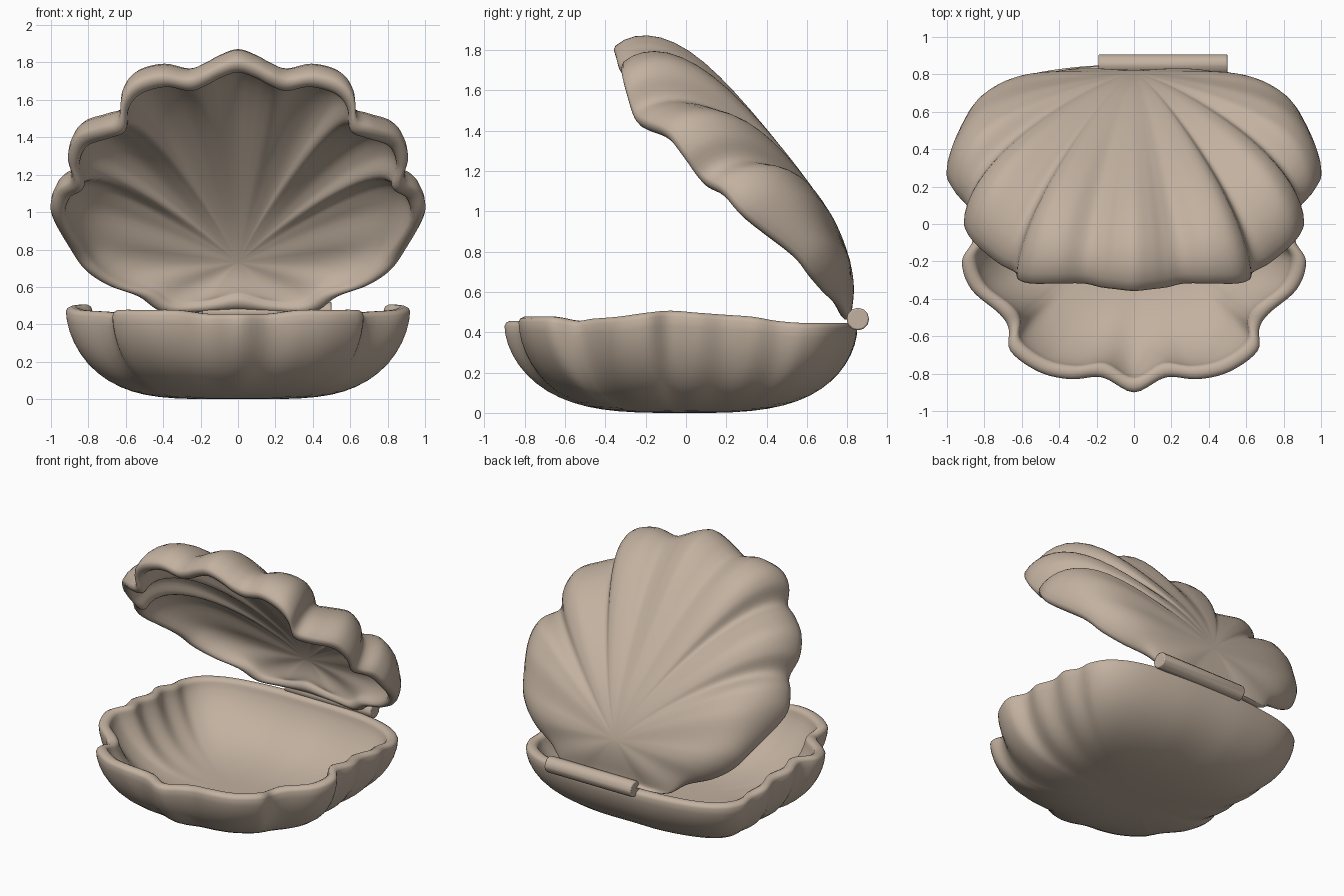
import bpy, bmesh, math
from mathutils import Vector

if "Cube" in bpy.data.objects:
    bpy.data.objects.remove(bpy.data.objects["Cube"])

shell_mat = bpy.data.materials.new("warm_beige")
shell_mat.diffuse_color = (0.54, 0.44, 0.35, 1)
shell_mat.use_nodes = True
shell_mat.node_tree.nodes["Principled BSDF"].inputs["Base Color"].default_value = shell_mat.diffuse_color

# Half outlines of the scalloped rims, from hinge centre round to front centre
LOWER_RIM = [(0, .85, .42), (.3, .84, .42), (.6, .79, .42), (.78, .70, .42), (.86, .58, .42),
             (.86, .46, .43), (.89, .34, .45), (.86, .2, .46), (.89, .06, .47), (.86, -.08, .48),
             (.92, -.2, .47), (.87, -.35, .45), (.72, -.48, .44), (.67, -.56, .43),
             (.66, -.68, .45), (.51, -.79, .45), (.34, -.83, .45), (.17, -.82, .43), (0, -.90, .43)]
UPPER_RIM = [(0, .84, .48), (.25, .84, .47), (.42, .81, .48), (.54, .76, .56), (.70, .70, .62),
             (.82, .63, .70), (.90, .54, .81), (1.0, .30, 1.0), (.97, .19, 1.12), (.89, .09, 1.18),
             (.91, 0, 1.30), (.86, -.09, 1.41), (.73, -.20, 1.46), (.64, -.25, 1.50),
             (.62, -.29, 1.62), (.55, -.31, 1.70), (.41, -.31, 1.74), (.27, -.31, 1.72),
             (.18, -.33, 1.75), (.10, -.34, 1.79), (0, -.35, 1.82)]


def smooth_loop(half, sub=5):
    """Mirror a half outline and run a closed Catmull-Rom curve through it."""
    pts = [Vector(p) for p in half]
    pts += [Vector((-p.x, p.y, p.z)) for p in reversed(pts[1:-1])]
    n, out = len(pts), []
    for i in range(n):
        a, b, c, d = (pts[(i + k) % n] for k in (-1, 0, 1, 2))
        for j in range(sub):
            t = j / sub
            out.append(0.5 * (2 * b + (c - a) * t + (2 * a - 5 * b + 4 * c - d) * t * t
                              + (3 * b - a - 3 * c + d) * t ** 3))
    return out


def make_shell(name, half, centre, normal, along, depth, outer, inner, lip, rib, fade):
    """outer / inner = (side power, tip power, back power, exponent, depth factor)."""
    rim = smooth_loop(half)
    n = len(rim)
    flat, lift = [], []
    for r in rim:
        rel = r - centre
        lift.append(rel.dot(normal))
        flat.append(rel - normal * lift[-1])
    # lobes of the rim become ribs running over the shell
    rad = [f.length for f in flat]
    win = 12
    dev = [rad[i] - sum(rad[(i + k) % n] for k in range(-win, win + 1)) / (2 * win + 1)
           for i in range(n)]
    dev = [max(-.05, min(.05, d)) for d in dev]
    steps = 16
    ss = [math.sin(math.pi / 2 * i / steps) for i in range(1, steps + 1)]

    def surface(i, s, inset, shape):
        side, tip, back, expo, factor = shape
        a = flat[i].normalized().dot(along)
        p = side + ((tip - side) * a * a if a > 0 else (back - side) * a * a)
        plan = flat[i] * (s * (1 - inset / rad[i] - fade * dev[i] / rad[i] * (1 - s * s)))
        w = s ** 3 * lift[i] + factor * depth(plan.dot(along)) * max(0, 1 - s ** p) ** expo
        w += rib * dev[i] * 2 * s * s * (1 - s ** 6)
        return centre + plan + normal * w

    bm = bmesh.new()
    rings = []

    def add_ring(fn):
        rings.append([bm.verts.new(fn(i)) for i in range(n)])

    for s in ss:                                    # outer skin
        add_ring(lambda i: surface(i, s, 0, outer))
    for k in range(1, 5):                           # rounded lip
        t = math.pi * k / 5
        add_ring(lambda i: surface(i, 1, lip * (.5 - .5 * math.cos(t)), outer)
                 - normal * lip * .35 * math.sin(t))
    for s in reversed(ss):                          # inner skin
        add_ring(lambda i: surface(i, s, lip, inner))
    for ra, rb in zip(rings, rings[1:]):
        for i in range(n):
            j = (i + 1) % n
            bm.faces.new((ra[i], ra[j], rb[j], rb[i]))
    for ring, shape in ((rings[0], outer), (rings[-1], inner)):
        pole = bm.verts.new(centre + normal * depth(0) * shape[4])
        for i in range(n):
            bm.faces.new((pole, ring[i], ring[(i + 1) % n]))
    for v in bm.verts:
        v.co.z = max(v.co.z, 0)
    bmesh.ops.recalc_face_normals(bm, faces=bm.faces)
    me = bpy.data.meshes.new(name)
    bm.to_mesh(me)
    bm.free()
    me.materials.append(shell_mat)
    for f in me.polygons:
        f.use_smooth = True
    ob = bpy.data.objects.new(name, me)
    bpy.context.collection.objects.link(ob)
    return ob


# Lower bowl: smooth floor, lobes only towards the rim
make_shell("lower_shell", LOWER_RIM, Vector((0, 0, .44)), Vector((0, 0, -1)), Vector((0, -1, 0)),
           lambda v: .44, (4.4, 3.5, 3, .57, 1), (4.0, 3.2, 3.0, .75, .85), .08, 0, 1)

# Tilted lid: depth rises gently away from the hinge, ribs fan out from there
BASE = .22
along = Vector((0, -1.15, 1.28)).normalized()
normal = Vector((0, 1.28, 1.15)).normalized()
make_shell("upper_shell", UPPER_RIM, Vector((0, .82, .47)) + along * BASE, normal, along,
           lambda v: .31 * (1 - math.exp(-max(v + BASE, .01) / .24)),
           (5.5, 6, 10, .5, 1), (5, 6, 6, .5, .78), .09, .5, 0)

# Hinge pin at the back
bpy.ops.mesh.primitive_cylinder_add(vertices=12, radius=.056, depth=.69,
                                    location=(.155, .852, .465), rotation=(0, math.pi / 2, 0))
hinge = bpy.context.object
hinge.name = "hinge_pin"
bev = hinge.modifiers.new("soft_ends", 'BEVEL')
bev.width = .008
bev.segments = 2
hinge.data.materials.append(shell_mat)
bpy.ops.object.shade_smooth_by_angle(angle=math.radians(40))
